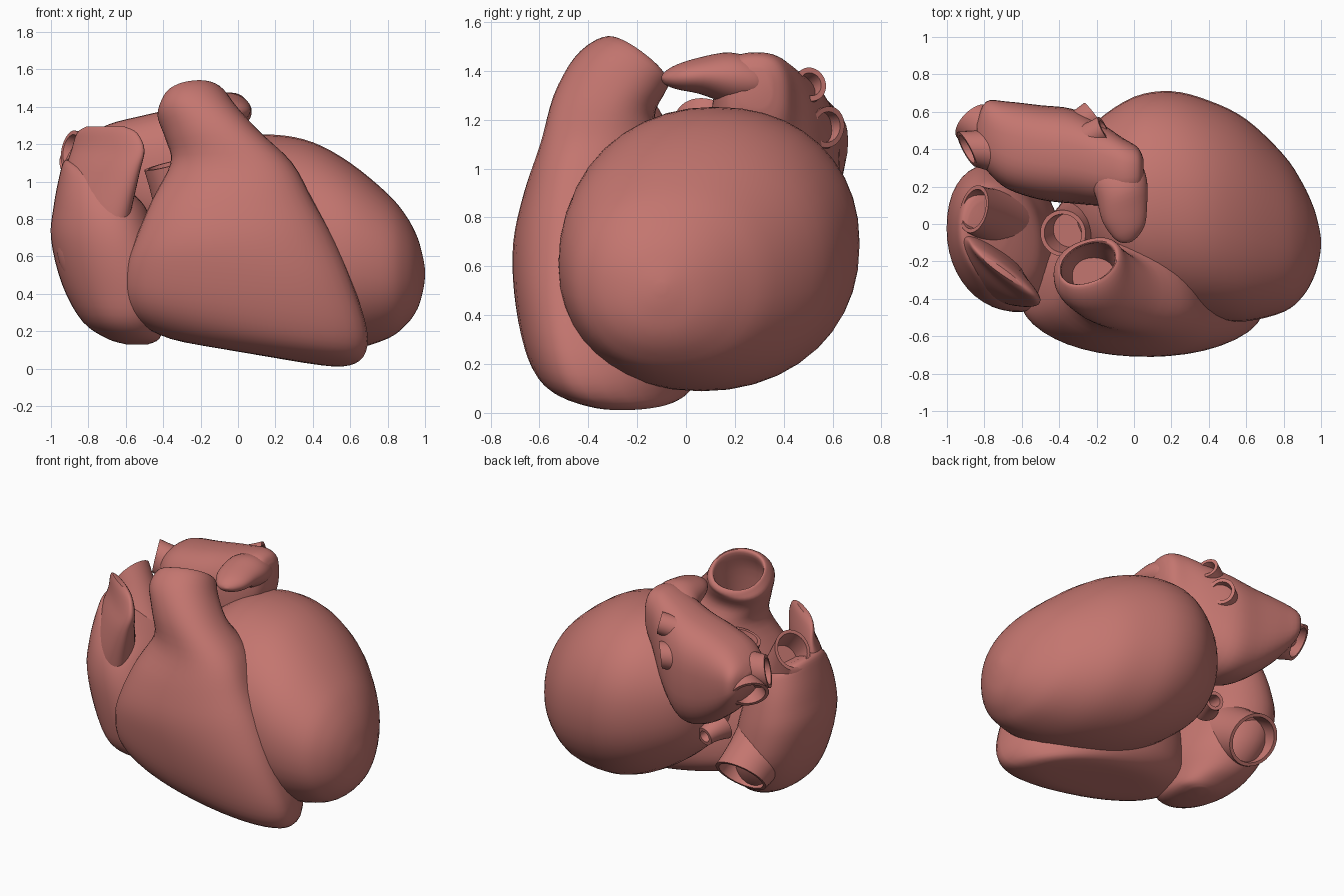
import bpy, bmesh, math
from mathutils import Vector

mat = bpy.data.materials.new("muscle")
mat.diffuse_color = (0.55, 0.18, 0.16, 1)
N = 40


def finish(name, rings):
    """Skin a list of point rings, cap both ends and shade smooth."""
    bm = bmesh.new()
    rows = [[bm.verts.new(p) for p in r] for r in rings]
    for a, b in zip(rows, rows[1:]):
        for i in range(len(a)):
            j = (i + 1) % len(a)
            bm.faces.new((a[i], a[j], b[j], b[i]))
    bm.faces.new(rows[0][::-1])
    bm.faces.new(rows[-1])
    bmesh.ops.recalc_face_normals(bm, faces=bm.faces)
    me = bpy.data.meshes.new(name)
    bm.to_mesh(me)
    bm.free()
    ob = bpy.data.objects.new(name, me)
    bpy.context.collection.objects.link(ob)
    me.materials.append(mat)
    bpy.ops.object.select_all(action='DESELECT')
    ob.select_set(True)
    bpy.context.view_layer.objects.active = ob
    bpy.ops.object.shade_smooth_by_angle(angle=math.radians(50))
    return ob


def refine(rows, steps=4):
    """Catmull-Rom interpolation between rows of section parameters."""
    out = []
    for k in range(len(rows) - 1):
        quad = (rows[max(k - 1, 0)], rows[k], rows[k + 1], rows[min(k + 2, len(rows) - 1)])
        for s in range(steps):
            t = s / steps
            out.append([b + 0.5 * t * (c - a + t * (2*a - 5*b + 4*c - d + t * (3*(b - c) + d - a)))
                        for a, b, c, d in zip(*quad)])
    return out + [list(rows[-1])]


def unit_ring(power=2.15):
    pts = []
    for i in range(N):
        c, s = math.cos(math.tau * i / N), math.sin(math.tau * i / N)
        pts.append((math.copysign(abs(c) ** (2 / power), c), math.copysign(abs(s) ** (2 / power), s)))
    return pts


def loft_x(name, rows, power=2.15):
    """Sections across x: x, y min, y max, z min, z max."""
    finish(name, [[(x, (y0 + y1) / 2 + (y1 - y0) / 2 * c, (z0 + z1) / 2 + (z1 - z0) / 2 * s)
                   for c, s in unit_ring(power)] for x, y0, y1, z0, z1 in refine(rows)])


def loft_z(name, rows):
    """Sections up z: z, x min, x max, y of widest line, front depth, back depth, shear, x tilt, y tilt."""
    rings = []
    for z, x0, x1, yc, hf, hb, shear, tx, ty in refine(rows):
        ring = []
        for c, s in unit_ring():
            dx = (x1 - x0) / 2 * c
            dy = (hf if s < 0 else hb) * s + shear * dx
            ring.append(((x0 + x1) / 2 + dx, yc + dy, z + tx * dx + ty * dy))
        rings.append(ring)
    finish(name, rings)


def circle(center, direction, r):
    q = Vector(direction).to_track_quat('Z', 'Y')
    return [Vector(center) + q @ Vector((r * math.cos(math.tau * i / N), r * math.sin(math.tau * i / N), 0))
            for i in range(N)]


def vessel(name, start, end, facing, r0, r1, wall=0.022, depth=0.14):
    """Short stump from the chamber to an open mouth with a recessed bore."""
    a, b, f = Vector(start), Vector(end), Vector(facing).normalized()
    axis = (b - a).normalized()
    rings = []
    for k in range(6):
        t = k / 5
        rings.append(circle(a.lerp(b, t), axis.lerp(f, t * t), r0 + (r1 - r0) * math.sin(t * math.pi / 2)))
    rings.append(circle(b, f, r1 - wall))
    rings.append(circle(b - f * depth * 0.5 - axis * depth * 0.5, f, (r1 - wall) * 0.9))
    finish(name, rings)


# Left ventricle: large egg
loft_x("left_ventricle", [
    (-0.36, 0.08, 0.22, 0.65, 0.80), (-0.32, -0.08, 0.40, 0.48, 0.98),
    (-0.2, -0.25, 0.55, 0.34, 1.12), (0, -0.42, 0.68, 0.20, 1.235),
    (0.2, -0.48, 0.71, 0.12, 1.25), (0.4, -0.51, 0.66, 0.09, 1.21),
    (0.6, -0.52, 0.56, 0.10, 1.10), (0.8, -0.47, 0.37, 0.16, 0.935),
    (0.9, -0.39, 0.22, 0.235, 0.815), (0.96, -0.29, 0.09, 0.32, 0.70),
    (0.99, -0.19, -0.02, 0.42, 0.59), (1.0, -0.12, -0.08, 0.49, 0.53)])

# Right ventricle wrapped over the front, sweeping up into the open pulmonary outlet
loft_z("right_ventricle", [
    (0.065, -0.05, 0.35, -0.25, 0.10, 0.1, 0, -0.17, 0),
    (0.085, -0.36, 0.56, -0.27, 0.20, 0.26, 0, -0.16, 0),
    (0.16, -0.54, 0.67, -0.36, 0.23, 0.42, -0.05, -0.16, 0),
    (0.29, -0.60, 0.69, -0.42, 0.24, 0.50, -0.05, -0.13, 0),
    (0.5, -0.60, 0.61, -0.45, 0.25, 0.50, -0.06, -0.06, 0),
    (0.7, -0.545, 0.51, -0.45, 0.255, 0.46, -0.05, 0, 0),
    (0.9, -0.46, 0.40, -0.43, 0.23, 0.38, -0.08, 0, 0),
    (1.1, -0.36, 0.29, -0.37, 0.22, 0.28, -0.15, 0, 0),
    (1.25, -0.39, 0.11, -0.31, 0.23, 0.18, -0.1, 0.05, -0.2),
    (1.37, -0.43, -0.01, -0.26, 0.20, 0.17, 0.05, 0.12, -0.4),
    (1.435, -0.41, -0.07, -0.21, 0.135, 0.13, 0.25, 0.3, -0.75),
    (1.44, -0.39, -0.10, -0.21, 0.105, 0.105, 0.25, 0.3, -0.75),
    (1.33, -0.38, -0.10, -0.24, 0.12, 0.12, 0.2, 0.2, -0.5),
    (1.15, -0.33, -0.10, -0.28, 0.10, 0.1, 0, 0, 0)])

# Right atrium body
loft_z("right_atrium", [
    (0.13, -0.60, -0.48, -0.02, 0.08, 0.06, 0, 0, 0),
    (0.16, -0.70, -0.42, -0.05, 0.24, 0.15, -0.1, 0, 0),
    (0.25, -0.83, -0.40, -0.10, 0.31, 0.32, -0.2, 0, 0),
    (0.42, -0.94, -0.38, -0.11, 0.34, 0.42, -0.25, -0.1, 0),
    (0.65, -1.00, -0.41, -0.10, 0.36, 0.41, -0.25, -0.15, 0),
    (0.82, -0.985, -0.46, -0.09, 0.34, 0.37, -0.25, -0.2, 0),
    (0.95, -0.955, -0.50, -0.08, 0.28, 0.32, -0.2, -0.35, 0),
    (1.03, -0.93, -0.58, -0.05, 0.22, 0.25, -0.1, -0.45, 0),
    (1.07, -0.89, -0.68, -0.03, 0.12, 0.15, 0, -0.45, 0)])

# Right auricle: upright flap growing out of the atrium wall
loft_z("right_auricle", [
    (0.45, -0.90, -0.70, -0.26, 0.06, 0.1, -0.5, 0, 0),
    (0.62, -0.97, -0.62, -0.25, 0.13, 0.15, -0.5, 0, 0),
    (0.85, -0.955, -0.57, -0.25, 0.14, 0.17, -0.6, 0, 0),
    (1.05, -0.925, -0.525, -0.25, 0.115, 0.11, -0.75, 0, 0),
    (1.17, -0.89, -0.50, -0.25, 0.08, 0.065, -0.8, 0, 0),
    (1.26, -0.86, -0.54, -0.25, 0.045, 0.04, -0.75, 0, 0),
    (1.295, -0.81, -0.61, -0.25, 0.018, 0.02, -0.7, 0, 0)])

# Left atrium body
loft_x("left_atrium", [
    (-0.84, 0.38, 0.55, 1.08, 1.19), (-0.79, 0.29, 0.655, 1.0, 1.25),
    (-0.68, 0.19, 0.655, 0.86, 1.31), (-0.5, 0.13, 0.635, 0.73, 1.355),
    (-0.33, 0.11, 0.615, 0.70, 1.395), (-0.18, 0.10, 0.54, 0.82, 1.44),
    (-0.06, 0.12, 0.46, 1.02, 1.475), (0.02, 0.16, 0.41, 1.15, 1.46),
    (0.05, 0.22, 0.35, 1.25, 1.41)], 2.6)

# Left auricle: curled finger reaching forward
path = refine([(-0.13, 0.32, 1.32, 0.05, 0.05), (-0.10, 0.28, 1.35, 0.13, 0.09),
               (-0.065, 0.18, 1.37, 0.135, 0.105), (-0.05, 0.06, 1.38, 0.12, 0.075),
               (-0.03, -0.03, 1.375, 0.09, 0.052), (-0.025, -0.08, 1.37, 0.05, 0.028),
               (-0.02, -0.097, 1.37, 0.008, 0.005)])
finish("left_auricle", [[(x + a * c, y + 0.35 * a * c, z + b * s) for c, s in unit_ring(2)]
                        for x, y, z, a, b in path])

# Great vessels: start, mouth, facing, radii
for name, start, end, facing, r0, r1 in [
    ("aorta", (-0.25, 0.02, 0.7), (-0.38, -0.05, 1.09), (-0.25, -0.1, 1), 0.17, 0.125),
    ("upper_vena_cava", (-0.72, 0.02, 0.85), (-0.855, 0.08, 1.18), (-0.8, 0.2, 0.55), 0.18, 0.13),
    ("lower_vena_cava", (-0.68, 0.06, 0.54), (-0.66, 0.355, 0.38), (-0.03, 0.75, -0.65), 0.22, 0.17),
    ("coronary_vein", (-0.40, 0.20, 0.60), (-0.37, 0.33, 0.56), (0.2, 1, -0.2), 0.10, 0.06),
    ("lung_vein_lower_left", (-0.6, 0.44, 1.07), (-0.86, 0.545, 1.06), (-0.6, 0.6, -0.5), 0.16, 0.12),
    ("lung_vein_upper_left", (-0.6, 0.38, 1.12), (-0.895, 0.40, 1.17), (-0.85, -0.45, 0.2), 0.14, 0.105),
    ("lung_vein_lower_right", (-0.40, 0.43, 1.12), (-0.215, 0.58, 1.17), (0.8, 0.6, -0.1), 0.12, 0.085),
    ("lung_vein_upper_right", (-0.36, 0.40, 1.27), (-0.16, 0.51, 1.345), (0.8, 0.4, 0.2), 0.09, 0.07),
]:
    vessel(name, start, end, facing, r0, r1)
